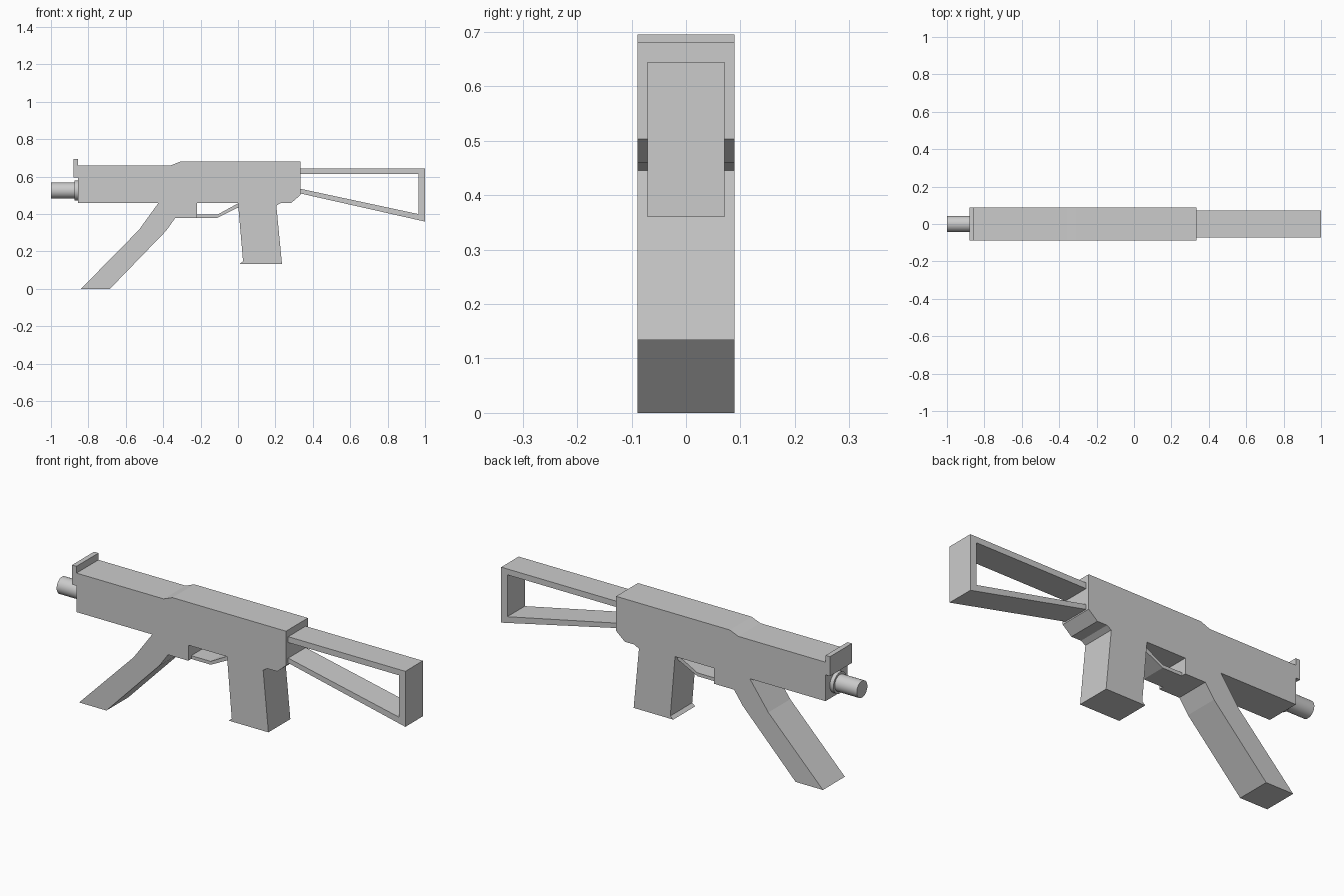
import bpy, bmesh
from math import pi
from mathutils import Matrix

if "Cube" in bpy.data.objects:
    bpy.data.objects.remove(bpy.data.objects["Cube"])


def make_object(name, bm):
    bmesh.ops.recalc_face_normals(bm, faces=bm.faces)
    mesh = bpy.data.meshes.new(name)
    bm.to_mesh(mesh)
    bm.free()
    obj = bpy.data.objects.new(name, mesh)
    bpy.context.collection.objects.link(obj)
    return obj


def extrude_profile(name, points, half_width):
    """Side outline in (x, z), extruded evenly about y = 0."""
    bm = bmesh.new()
    face = bm.faces.new([bm.verts.new((x, -half_width, z)) for x, z in points])
    side = bmesh.ops.extrude_face_region(bm, geom=[face])["geom"]
    bmesh.ops.translate(bm, vec=(0, 2 * half_width, 0),
                        verts=[v for v in side if isinstance(v, bmesh.types.BMVert)])
    return make_object(name, bm)


def tube(name, x0, x1, z, radius):
    bm = bmesh.new()
    bmesh.ops.create_cone(bm, cap_ends=True, segments=32, radius1=radius,
                          radius2=radius, depth=x1 - x0)
    bmesh.ops.transform(bm, verts=bm.verts, matrix=Matrix.Translation(
        ((x0 + x1) / 2, 0, z)) @ Matrix.Rotation(pi / 2, 4, 'Y'))
    for f in bm.faces:
        f.smooth = len(f.verts) == 4
    for e in bm.edges:
        e.smooth = all(f.smooth for f in e.link_faces)
    return make_object(name, bm)


# Main body: receiver, rear grip and slanted front magazine in one outline
extrude_profile("body", [
    (-0.855, 0.46), (-0.855, 0.66), (-0.36, 0.66), (-0.31, 0.68),
    (0.335, 0.68), (0.335, 0.503), (0.285, 0.46), (0.23, 0.46), (0.205, 0.445),
    (0.235, 0.134), (0.01, 0.134), (0.027, 0.148), (0.0, 0.46),
    (-0.22, 0.46), (-0.22, 0.38), (-0.335, 0.38), (-0.385, 0.31),
    (-0.685, 0.0), (-0.84, 0.0), (-0.53, 0.315), (-0.425, 0.46)], 0.089)

# Front sight plate
extrude_profile("front_sight", [
    (-0.88, 0.595), (-0.855, 0.595), (-0.855, 0.695), (-0.88, 0.695)], 0.089)

# Trigger guard strip
extrude_profile("trigger_guard", [
    (-0.225, 0.38), (-0.11, 0.38), (0.005, 0.437), (0.005, 0.46),
    (-0.11, 0.397), (-0.225, 0.397)], 0.065)

# Open shoulder stock: top bar, butt plate and sloping lower bar
extrude_profile("stock", [
    (0.33, 0.615), (0.33, 0.645), (1.0, 0.645), (1.0, 0.36),
    (0.33, 0.511), (0.33, 0.536), (0.965, 0.40), (0.965, 0.615)], 0.071)

# Barrel and its collar
tube("barrel", -1.0, -0.85, 0.526, 0.043)
tube("barrel_collar", -0.875, -0.85, 0.526, 0.054)
